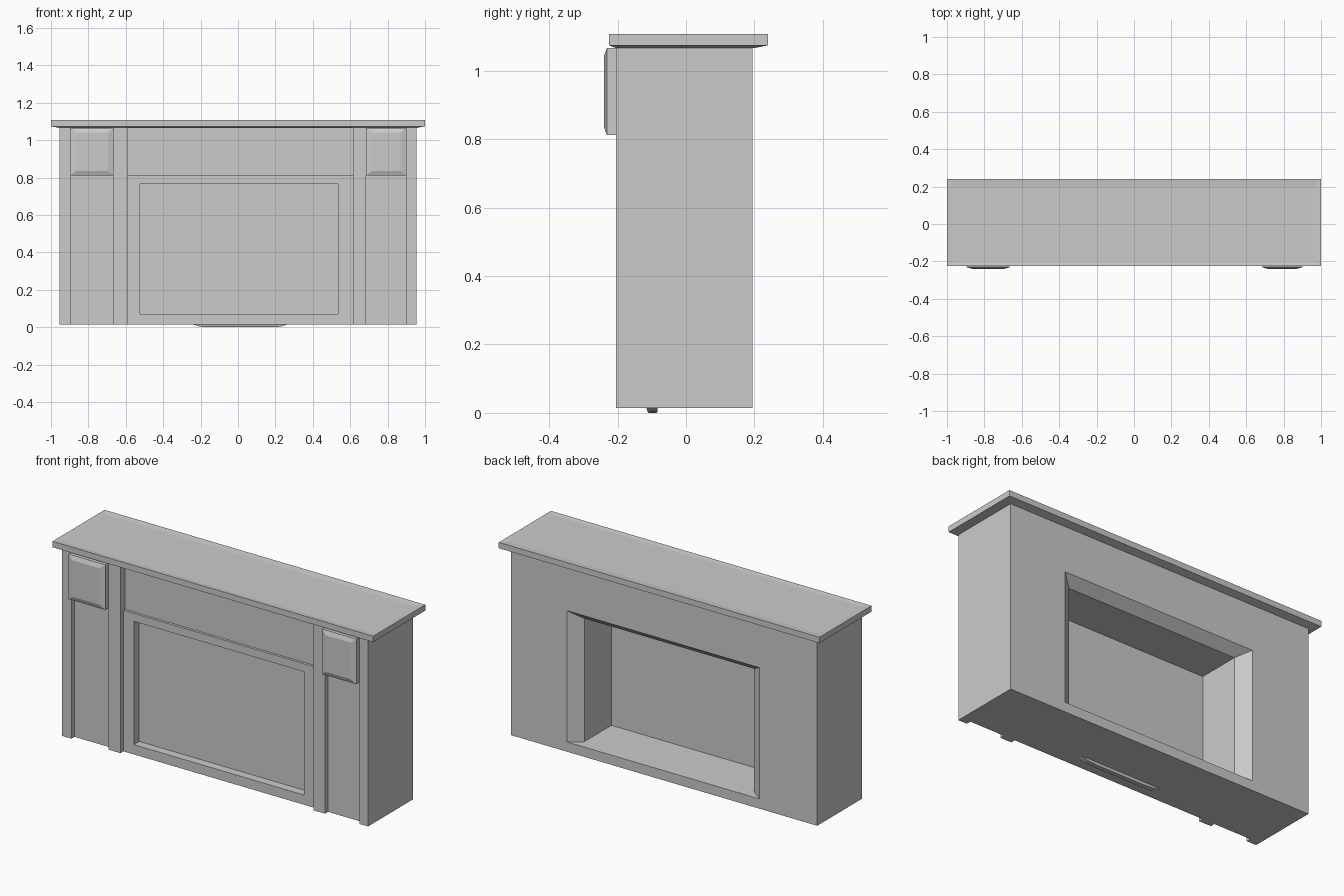
import bpy, bmesh

if "Cube" in bpy.data.objects:
    bpy.data.objects.remove(bpy.data.objects["Cube"])

grey = bpy.data.materials.new("light grey")
grey.diffuse_color = (0.6, 0.6, 0.6, 1)
grey.use_nodes = True
grey.node_tree.nodes["Principled BSDF"].inputs["Base Color"].default_value = grey.diffuse_color


def make(name, bm):
    bmesh.ops.recalc_face_normals(bm, faces=bm.faces)
    mesh = bpy.data.meshes.new(name)
    bm.to_mesh(mesh)
    bm.free()
    mesh.materials.append(grey)
    ob = bpy.data.objects.new(name, mesh)
    bpy.context.collection.objects.link(ob)
    return ob


def loft(name, rings):
    """Join equal rings of points into a closed, capped solid."""
    bm = bmesh.new()
    loops = [[bm.verts.new(p) for p in ring] for ring in rings]
    n = len(loops[0])
    for a, b in zip(loops, loops[1:]):
        for i in range(n):
            j = (i + 1) % n
            bm.faces.new((a[i], a[j], b[j], b[i]))
    bm.faces.new(loops[0])
    bm.faces.new(loops[-1])
    return make(name, bm)


def rect_z(x0, x1, y0, y1, z):
    return [(x0, y0, z), (x1, y0, z), (x1, y1, z), (x0, y1, z)]


def rect_y(x0, x1, z0, z1, y):
    return [(x0, y, z0), (x1, y, z0), (x1, y, z1), (x0, y, z1)]


def cut(target, cutter):
    mod = target.modifiers.new(cutter.name, 'BOOLEAN')
    mod.operation, mod.solver, mod.object = 'DIFFERENCE', 'EXACT', cutter
    bpy.context.view_layer.objects.active = target
    bpy.ops.object.modifier_apply(modifier=mod.name)
    bpy.data.objects.remove(cutter)


F, R, B = -0.205, -0.178, 0.195     # front of posts, recessed front, back
Z0, Z1 = 0.015, 1.068

# Body: plan with posts and recesses, extruded upward
steps = [(-0.955, F), (-0.895, R), (-0.665, F), (-0.59, R),
         (0.615, F), (0.685, R), (0.90, F), (0.955, None)]
plan = [(-0.955, B)]
for (xa, y), (xb, _) in zip(steps, steps[1:]):
    plan += [(xa, y), (xb, y)]
plan.append((0.955, B))
body = loft("fireplace_body", [[(x, y, z) for x, y in plan] for z in (Z0, Z1)])

# Frieze recess, shallow front opening and deep splayed back opening
cut(body, loft("frieze_cutter", [rect_y(-0.59, 0.615, 0.81, 1.2, y) for y in (-0.3, -0.164)]))
cut(body, loft("front_cutter", [rect_y(-0.525, 0.535, 0.07, 0.765, y) for y in (-0.3, -0.13)]))
cut(body, loft("back_cutter", [rect_y(-0.525, 0.535, 0.07, 0.765, -0.10),
                               rect_y(-0.525, 0.535, 0.07, 0.765, 0.142),
                               rect_y(-0.595, 0.605, 0.07, 0.81, B),
                               rect_y(-0.595, 0.605, 0.07, 0.81, 0.3)]))

# Mantel shelf: tapered underside, faintly dished top
loft("mantel_shelf", [rect_z(-0.955, 0.955, -0.203, 0.198, 1.066),
                      rect_z(-1, 1, -0.225, 0.24, 1.074),
                      rect_z(-1, 1, -0.225, 0.24, 1.107),
                      rect_z(-0.965, 0.965, -0.195, 0.2, 1.103)])

# Raised blocks at the head of each pilaster, with bevelled faces
for side, x0, x1 in (("left", -0.895, -0.665), ("right", 0.685, 0.90)):
    loft(side + "_corbel", [rect_y(x0, x1, 0.812, 1.066, R),
                            rect_y(x0, x1, 0.812, 1.066, -0.231),
                            rect_y(x0 + 0.03, x1 - 0.03, 0.836, 1.042, -0.24)])

# Thin foot bar under the base
loft("foot_bar", [rect_z(-0.24, 0.265, -0.116, -0.084, Z0),
                  rect_z(-0.20, 0.225, -0.112, -0.084, 0.003),
                  rect_z(-0.14, 0.165, -0.110, -0.086, 0.0)])
